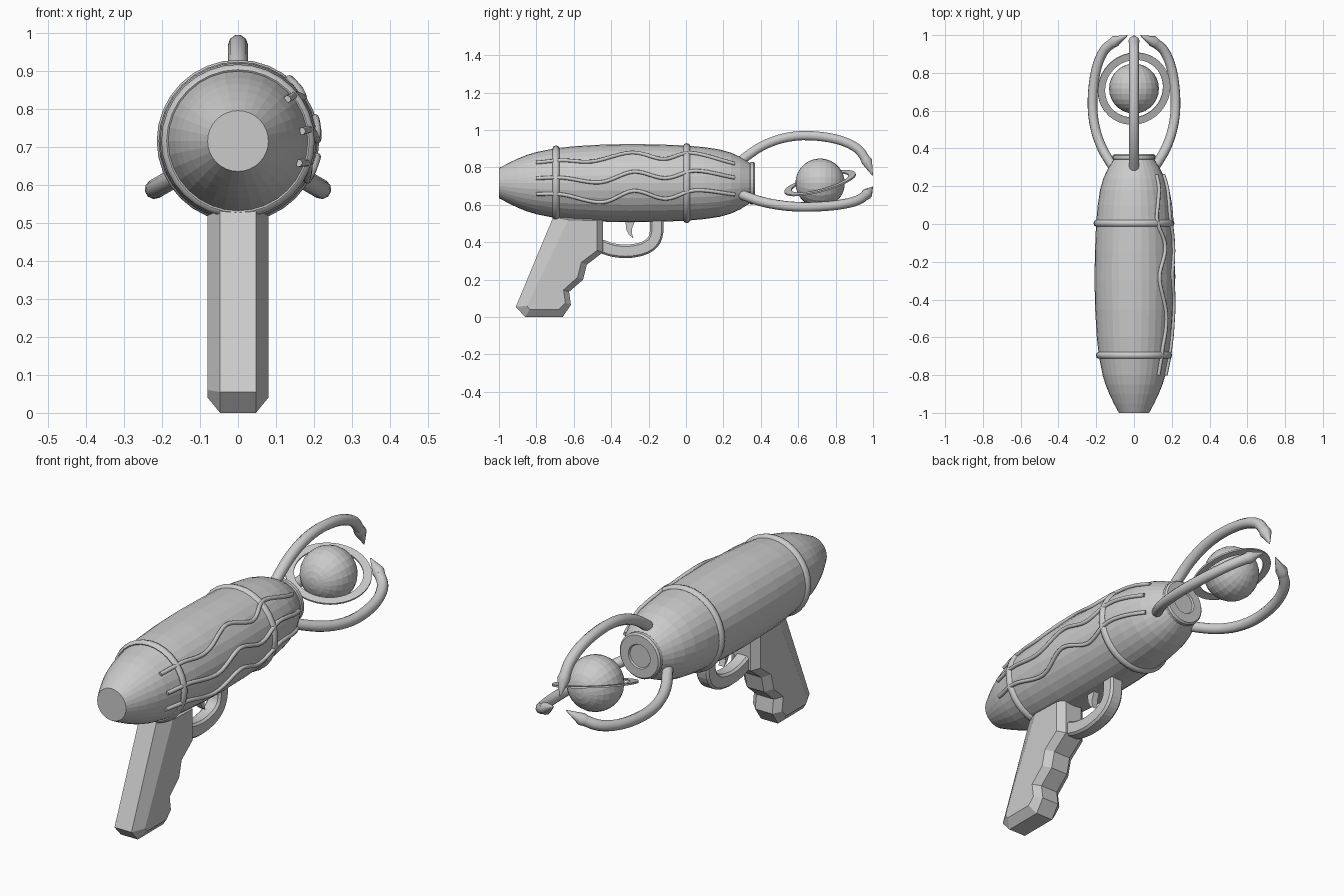
import bpy, bmesh, math
from mathutils import Vector, Matrix

if "Cube" in bpy.data.objects:
    bpy.data.objects.remove(bpy.data.objects["Cube"])

AXIS_Z = 0.716
metal = bpy.data.materials.new("grey metal")
metal.diffuse_color = (0.6, 0.6, 0.6, 1)
metal.use_nodes = True
metal.node_tree.nodes["Principled BSDF"].inputs["Base Color"].default_value = metal.diffuse_color


def finish(name, bm, smooth=None):
    bmesh.ops.recalc_face_normals(bm, faces=bm.faces)
    me = bpy.data.meshes.new(name)
    bm.to_mesh(me)
    bm.free()
    me.materials.append(metal)
    ob = bpy.data.objects.new(name, me)
    bpy.context.collection.objects.link(ob)
    if smooth:
        bpy.ops.object.select_all(action='DESELECT')
        bpy.context.view_layer.objects.active = ob
        ob.select_set(True)
        bpy.ops.object.shade_smooth_by_angle(angle=math.radians(smooth))
    return ob


def skin(bm, rings, closed=False):
    """Join rings of points with quads; cap the ends unless closed."""
    rows = [[bm.verts.new(p) for p in ring] for ring in rings]
    n = len(rows[0])
    pairs = list(zip(rows, rows[1:])) + ([(rows[-1], rows[0])] if closed else [])
    for a, b in pairs:
        for i in range(n):
            j = (i + 1) % n
            bm.faces.new((a[i], a[j], b[j], b[i]))
    if not closed:
        bm.faces.new(rows[0])
        bm.faces.new(rows[-1])


def lathe(name, profile, sides=32, closed=False, smooth=None):
    """Spin (y, radius) points round the barrel axis."""
    bm = bmesh.new()
    turns = [2 * math.pi * i / sides for i in range(sides)]
    skin(bm, [[(r * math.sin(t), y, AXIS_Z + r * math.cos(t)) for t in turns]
              for y, r in profile], closed)
    return finish(name, bm, smooth)


def spline(pts, steps):
    """Catmull-Rom points through pts."""
    p = [Vector(q) for q in pts]
    p = [2 * p[0] - p[1]] + p + [2 * p[-1] - p[-2]]
    out = []
    for i in range(1, len(p) - 2):
        a, b, c, d = p[i - 1:i + 3]
        for k in range(steps):
            t = k / steps
            out.append(0.5 * (2 * b + (c - a) * t + (2 * a - 5 * b + 4 * c - d) * t * t
                              + (3 * b - a - 3 * c + d) * t ** 3))
    return out + [p[-2]]


def tube(name, path, radii, side, sides=10, smooth=50):
    """Round tube along path; side is a vector kept off the path direction."""
    bm = bmesh.new()
    rings = []
    for i, p in enumerate(path):
        d = (path[min(i + 1, len(path) - 1)] - path[max(i - 1, 0)]).normalized()
        u = (side - d * side.dot(d)).normalized()
        v = d.cross(u)
        rings.append([p + radii[i] * (u * math.cos(a) + v * math.sin(a))
                      for a in (2 * math.pi * k / sides for k in range(sides))])
    skin(bm, rings)
    return finish(name, bm, smooth)


def slab(name, outer, inner, core, width):
    """Side profile in (y, z) with chamfered flanks."""
    bm = bmesh.new()
    layers = ((-width, inner), (-core, outer), (core, outer), (width, inner))
    skin(bm, [[(x, y, z) for y, z in prof] for x, prof in layers])
    return finish(name, bm)


# Barrel with a rim and a shallow recess at the muzzle
BODY = [(-1, .08), (-.95, .107), (-.9, .131), (-.85, .151), (-.8, .166), (-.7, .186), (-.6, .197),
        (-.45, .206), (-.3, .209), (-.15, .207), (0, .201), (.1, .192), (.18, .18), (.24, .163),
        (.29, .14), (.33, .115), (.345, .105)]
lathe("barrel", BODY)
lathe("muzzle_rim", [(.335, .1), (.345, .113), (.362, .113), (.37, .105), (.37, .06), (.362, .056)])

# Rounded bands round the barrel
for name, y, r in (("rear_band", -.695, .188), ("front_band", .004, .2)):
    ring = [(y + .018 * math.cos(a), r + .014 * math.sin(a))
            for a in (2 * math.pi * k / 8 for k in range(8))]
    lathe(name, ring, closed=True, smooth=50)


def body_radius(y):
    for (y0, r0), (y1, r1) in zip(BODY, BODY[1:]):
        if y <= y1:
            return r0 + (r1 - r0) * (y - y0) / (y1 - y0)
    return BODY[-1][1]


# Wavy wires lying on the right flank
WAVES = {
    "upper_wire": [(-.8, .826), (-.66, .838), (-.5, .832), (-.29, .88), (-.12, .845), (.03, .878), (.26, .82)],
    "middle_wire": [(-.8, .742), (-.66, .745), (-.46, .72), (-.28, .777), (-.11, .742), (.05, .782), (.26, .745)],
    "lower_wire": [(-.8, .658), (-.66, .655), (-.45, .613), (-.28, .675), (-.11, .632), (.05, .678), (.26, .655)],
}
for name, pts in WAVES.items():
    path = []
    for q in spline([(0, y, z) for y, z in pts], 6):
        h = q.z - AXIS_Z
        r = body_radius(q.y) + .004
        path.append(Vector((math.sqrt(r * r - h * h), q.y, q.z)))
    tube(name, path, [.01] * len(path), Vector((0, 0, 1)), 8)

# Three curved prongs with pointed tips
PRONG = [(.27, .1), (.33, .148), (.41, .2), (.51, .238), (.62, .254), (.74, .247), (.84, .224), (.92, .182), (.962, .125)]
for name, deg in (("top_prong", 0), ("right_prong", 120), ("left_prong", 240)):
    a = math.radians(deg)
    out = Vector((math.sin(a), 0, math.cos(a)))
    side = out.cross(Vector((0, 1, 0)))

    def place(y, r):
        return Vector((0, y, AXIS_Z)) + out * r

    path = [place(q.x, q.y) for q in spline([(y, r, 0) for y, r in PRONG], 3)]
    tube(name, path, [.026] * len(path), side)
    tip = [place(.955, .135), place(.968, .115), place(.998, .04)]
    tube(name + "_tip", tip, [.026, .03, .002], side, smooth=40)

# Globe with bands running round the barrel axis
CENTRE = Vector((0, .717, AXIS_Z))
bm = bmesh.new()
bmesh.ops.create_uvsphere(bm, u_segments=24, v_segments=14, radius=.132,
                          matrix=Matrix.Translation(CENTRE) @ Matrix.Rotation(math.pi / 2, 4, 'X'))
finish("globe", bm)

# Thin flat tilted ring round the globe
bm = bmesh.new()
turns = [2 * math.pi * k / 40 for k in range(40)]
skin(bm, [[(r * math.cos(t), r * math.sin(t), z) for t in turns]
          for r, z in ((.158, -.004), (.197, -.004), (.197, .004), (.158, .004))], closed=True)
bm.transform(Matrix.Translation(CENTRE) @ Matrix.Rotation(math.radians(15), 4, 'X')
             @ Matrix.Rotation(math.radians(13), 4, 'Y'))
finish("globe_ring", bm)

# Grip with finger notches
slab("grip",
     [(-.71, .535), (-.91, .055), (-.86, 0), (-.66, 0), (-.615, .065), (-.625, .135),
      (-.55, .2), (-.53, .28), (-.445, .345), (-.445, .525)],
     [(-.63, .52), (-.85, .06), (-.835, .04), (-.68, .04), (-.645, .075), (-.655, .145),
      (-.58, .212), (-.56, .292), (-.475, .357), (-.475, .515)], .047, .08)


# Trigger guard strap
def strap(half):
    pts = spline([(-.47, .385, 0), (-.39, .358, 0), (-.3, .352, 0), (-.21, .375, 0),
                  (-.162, .43, 0), (-.155, .54, 0)], 4)
    left, right = [], []
    for i, p in enumerate(pts):
        d = (pts[min(i + 1, len(pts) - 1)] - pts[max(i - 1, 0)]).normalized()
        left.append((p.x - d.y * half, p.y + d.x * half))
        right.append((p.x + d.y * half, p.y - d.x * half))
    return left + right[::-1]


slab("trigger_guard", strap(.036), strap(.026), .025, .036)

# Hooked trigger
hook = [(-.325, .53), (-.32, .47), (-.305, .44), (-.28, .42), (-.29, .45), (-.288, .475), (-.265, .53)]
slab("trigger", hook, hook, .008, .016)
